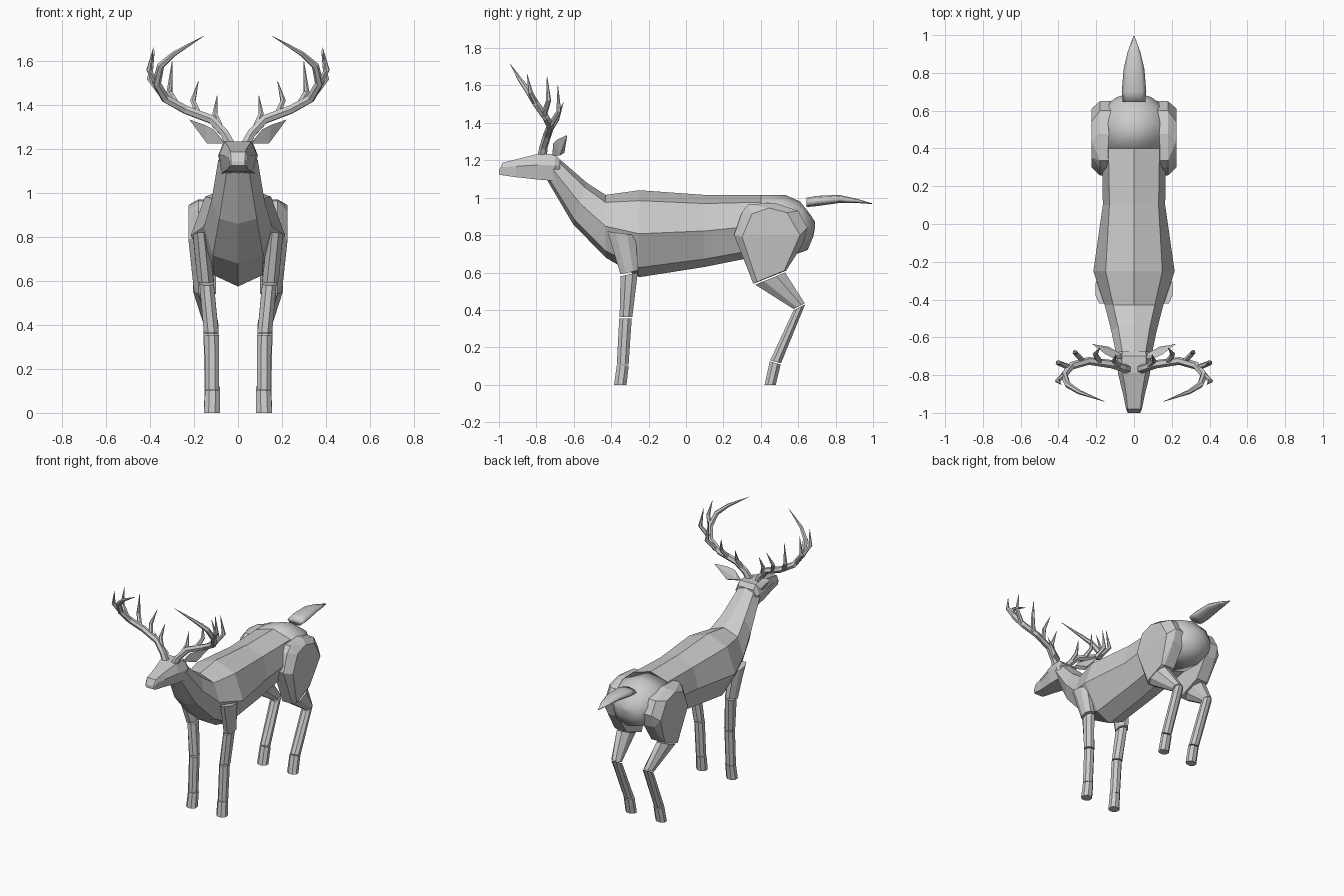
import bpy, bmesh, math
from mathutils import Vector


def finish(bm, name, smooth=False):
    bmesh.ops.recalc_face_normals(bm, faces=bm.faces)
    for f in bm.faces:
        f.smooth = smooth
    me = bpy.data.meshes.new(name)
    bm.to_mesh(me)
    bm.free()
    ob = bpy.data.objects.new(name, me)
    bpy.context.collection.objects.link(ob)
    return ob


def loft(name, rings, smooth=False):
    bm = bmesh.new()
    vs = [[bm.verts.new(p) for p in r] for r in rings]
    n = len(vs[0])
    for a, b in zip(vs, vs[1:]):
        for i in range(n):
            j = (i + 1) % n
            bm.faces.new((a[i], a[j], b[j], b[i]))
    bm.faces.new(vs[0])
    bm.faces.new(vs[-1])
    return finish(bm, name, smooth)


def body_ring(yt, zt, yb, zb, xu, xm, xl):
    # eight-sided section running from a top point to a bottom point
    half = [(0, 0), (xu, .12), (xm, .5), (xl, .89), (0, 1)]
    pts = [(x, yt + (yb - yt) * t, zt + (zb - zt) * t) for x, t in half]
    return pts + [(-x, y, z) for x, y, z in pts[3:0:-1]]


def leg_ring(s, y0, z0, y1, z1, x0, x1, n=8):
    # flat-sided ring between a front and a back edge
    k = .5 / math.cos(math.pi / n)
    out = []
    for i in range(n):
        a = 2 * math.pi * (i + .5) / n
        u, v = .5 + k * math.cos(a), .5 + k * math.sin(a)
        out.append((s * (x0 + (x1 - x0) * v), y0 + (y1 - y0) * u, z0 + (z1 - z0) * u))
    return out


def hull(name, pts):
    bm = bmesh.new()
    for p in pts:
        bm.verts.new(p)
    r = bmesh.ops.convex_hull(bm, input=bm.verts)
    bmesh.ops.delete(bm, geom=list({v for v in r["geom_interior"] if isinstance(v, bmesh.types.BMVert)}), context='VERTS')
    bmesh.ops.dissolve_limit(bm, angle_limit=math.radians(6), verts=bm.verts, edges=bm.edges)
    return finish(bm, name)


# neck and trunk
trunk = [(-.68, 1.21, -.74, 1.09, .06, .09, .05), (-.53, 1.08, -.605, .86, .085, .12, .085),
         (-.43, 1.015, -.43, .68, .11, .155, .115), (-.25, 1.04, -.25, .575, .15, .215, .11),
         (.1, 1.015, .1, .63, .13, .165, .11), (.4, 1.015, .4, .69, .135, .17, .11)]
loft("neck_and_body", [body_ring(*t) for t in trunk])

# rounded rump
rump = [trunk[-1], (.53, 1.015, .55, .685, .13, .175, .11), (.61, .98, .65, .72, .11, .15, .1),
        (.665, .91, .68, .79, .06, .09, .06), (.69, .87, .69, .84, .02, .025, .02)]
loft("rump", [body_ring(*t) for t in rump], True)


# head: stations y, top z, bottom z, top half width, side half width, bottom half width
def head_ring(y, zt, zb, a, b, c):
    m = (zt + zb) / 2 + .01
    h = [(a, zt), (b, m), (c, zb)]
    return [(x, y, z) for x, z in h] + [(-x, y, z) for x, z in h[::-1]]


loft("head", [head_ring(*t) for t in [
    (-.675, 1.205, 1.115, .06, .08, .06), (-.70, 1.235, 1.09, .065, .09, .075),
    (-.79, 1.235, 1.097, .06, .085, .065), (-.91, 1.205, 1.11, .04, .056, .045),
    (-.98, 1.187, 1.12, .034, .042, .04), (-1.0, 1.145, 1.125, .03, .033, .03)]])

# tail
tail = [(.645, .95, 1.0, .06), (.70, .955, 1.01, .065), (.82, .972, 1.015, .055),
        (.91, .972, .995, .034), (.995, .966, .97, .003)]
loft("tail", [[(w * math.cos(a), y, (b + t) / 2 + (t - b) / 2 * math.sin(a))
               for a in [math.pi * i / 4 for i in range(8)]] for y, b, t, w in tail], True)

# legs: rings are front y, z, back y, z, inner x, outer x
parts = {
    "front_upper_leg": [(-.42, .82, -.27, .80, .135, .205), (-.35, .59, -.255, .612, .11, .185)],
    "front_knee": [(-.35, .58, -.258, .60, .11, .175), (-.355, .363, -.287, .361, .088, .155)],
    "front_shin": [(-.357, .355, -.29, .353, .087, .152), (-.37, .107, -.307, .107, .086, .15)],
    "front_hoof": [(-.37, .104, -.306, .104, .083, .15), (-.385, 0, -.318, 0, .083, .155)],
    "hind_shank": [(.37, .535, .53, .60, .11, .205), (.575, .405, .635, .435, .095, .16)],
    "hind_shin": [(.575, .398, .637, .43, .09, .158), (.45, .13, .508, .115, .087, .152)],
    "hind_hoof": [(.448, .125, .506, .108, .083, .152), (.42, 0, .48, 0, .083, .155)],
}

# antlers: points are x, y, z, radius
beam = [(.03, -.77, 1.21, .026), (.06, -.762, 1.27, .022), (.12, -.742, 1.335, .022), (.24, -.725, 1.38, .021),
        (.33, -.75, 1.43, .021), (.37, -.80, 1.50, .02), (.352, -.85, 1.58, .017), (.29, -.89, 1.635, .012),
        (.155, -.94, 1.715, .001)]
tines = [[(.08, -.75, 1.30, .015), (.105, -.725, 1.36, .013), (.095, -.69, 1.445, .001)],
         [(.18, -.73, 1.36, .016), (.205, -.69, 1.42, .013), (.18, -.655, 1.51, .001)],
         [(.27, -.725, 1.39, .016), (.312, -.68, 1.46, .014), (.30, -.685, 1.6, .001)],
         [(.34, -.76, 1.44, .016), (.402, -.735, 1.52, .014), (.38, -.743, 1.65, .001)],
         [(.37, -.80, 1.50, .016), (.405, -.83, 1.56, .013), (.385, -.85, 1.662, .001)]]


def antler_tube(name, s, pts, n=6):
    ps = [Vector((s * x, y, z)) for x, y, z, r in pts]
    rings = []
    side = Vector((0, 1, 0))
    for i, p in enumerate(ps):
        d = (ps[min(i + 1, len(ps) - 1)] - ps[max(i - 1, 0)]).normalized()
        u = (side - d * side.dot(d)).normalized()
        side = u
        v = d.cross(u)
        rings.append([p + pts[i][3] * (u * math.cos(a) + v * math.sin(a))
                      for a in [2 * math.pi * k / n for k in range(n)]])
    loft(name, rings)


# thigh outlines in the side plane
rim = [(.257, .80), (.30, .925), (.335, .965), (.476, .972), (.60, .93), (.65, .84), (.625, .75), (.535, .61), (.36, .54)]
face = [(.30, .79), (.353, .914), (.444, .945), (.54, .92), (.61, .80)]

for s, label in ((1, "left"), (-1, "right")):
    for part, rings in parts.items():
        loft(f"{label}_{part}", [leg_ring(s, *r) for r in rings])
    hull(label + "_thigh", [(s * x, y, z) for x in (.1, .18) for y, z in rim]
         + [(s * .226, y, z) for y, z in face] + [(s * .2, .38, .55), (s * .2, .525, .61)])
    # ear
    hull(label + "_ear", [(s * x, y, z) for x, y, z in [
        (.06, -.715, 1.225), (.07, -.685, 1.24), (.14, -.675, 1.225), (.11, -.71, 1.29),
        (.15, -.69, 1.31), (.135, -.65, 1.24), (.222, -.635, 1.335)]])
    antler_tube(label + "_antler_beam", s, beam)
    for i, t in enumerate(tines):
        antler_tube(f"{label}_antler_tine_{i + 1}", s, t)
